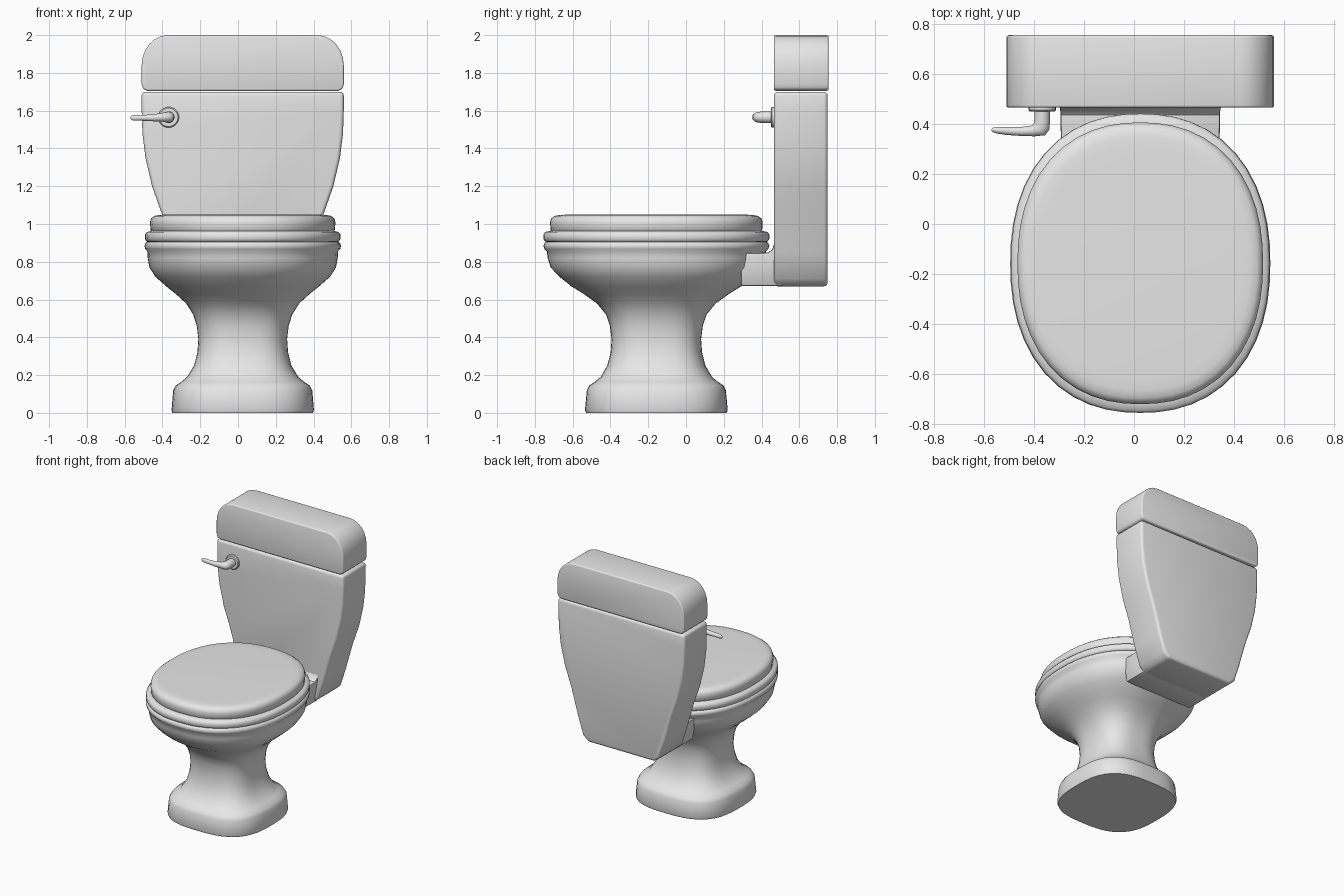
import bpy, bmesh, math
from mathutils import Vector

cube = bpy.data.objects.get("Cube")
if cube:
    bpy.data.objects.remove(cube, do_unlink=True)

CX, CY = 0.025, -0.157   # axis of the bowl and pedestal

ceramic = bpy.data.materials.new("light grey ceramic")
ceramic.use_nodes = True
ceramic.diffuse_color = (0.8, 0.8, 0.8, 1)
ceramic.node_tree.nodes["Principled BSDF"].inputs["Base Color"].default_value = (0.8, 0.8, 0.8, 1)


def finish(name, bm, angle=35):
    bmesh.ops.recalc_face_normals(bm, faces=bm.faces)
    mesh = bpy.data.meshes.new(name)
    bm.to_mesh(mesh)
    bm.free()
    mesh.materials.append(ceramic)
    obj = bpy.data.objects.new(name, mesh)
    bpy.context.collection.objects.link(obj)
    bpy.ops.object.select_all(action='DESELECT')
    obj.select_set(True)
    bpy.context.view_layer.objects.active = obj
    bpy.ops.object.shade_smooth_by_angle(angle=math.radians(angle))
    return obj


def loft(name, rings, angle=35):
    """Skin a closed body through rings of points."""
    bm = bmesh.new()
    loops = [[bm.verts.new(p) for p in ring] for ring in rings]
    n = len(loops[0])
    for a, b in zip(loops, loops[1:]):
        for i in range(n):
            j = (i + 1) % n
            bm.faces.new((a[i], a[j], b[j], b[i]))
    bm.faces.new(loops[0])
    bm.faces.new(loops[-1])
    return finish(name, bm, angle)


def rounded_ring(z, rx, ry, power, count=48):
    """Horizontal superellipse: power 2 is an ellipse, higher is squarer."""
    pts = []
    for i in range(count):
        t = math.tau * i / count
        c, s = math.cos(t), math.sin(t)
        r = (abs(c) ** power + abs(s) ** power) ** (-1 / power)
        pts.append((CX + rx * r * c, CY + ry * r * s, z))
    return pts


def bevel_sharp(bm, width, segments, limit=40):
    edges = [e for e in bm.edges if e.calc_face_angle(0) > math.radians(limit)]
    bmesh.ops.bevel(bm, geom=edges, offset=width, offset_type='OFFSET',
                    segments=segments, profile=0.5, affect='EDGES', clamp_overlap=True)


def slab(name, half_outline, y0, y1, width):
    """Mirrored x-z outline, extruded along y, with softened edges."""
    outline = [(CX + x, z) for x, z in half_outline]
    outline += [(CX - x, z) for x, z in reversed(half_outline)]
    bm = bmesh.new()
    face = bm.faces.new([bm.verts.new((x, y0, z)) for x, z in outline])
    out = bmesh.ops.extrude_face_region(bm, geom=[face])
    moved = [v for v in out["geom"] if isinstance(v, bmesh.types.BMVert)]
    bmesh.ops.translate(bm, verts=moved, vec=(0, y1 - y0, 0))
    bmesh.ops.recalc_face_normals(bm, faces=bm.faces)
    bevel_sharp(bm, width, 3)
    return finish(name, bm)


# Pedestal and bowl: squarish foot flowing into an oval rim
body = [
    (0.0, 0.372, 0.372, 2.9), (0.015, 0.377, 0.378, 2.9), (0.12, 0.368, 0.368, 2.9),
    (0.145, 0.355, 0.355, 2.9), (0.165, 0.325, 0.325, 2.9), (0.19, 0.295, 0.295, 2.9),
    (0.25, 0.258, 0.26, 2.9), (0.32, 0.24, 0.242, 2.9), (0.39, 0.235, 0.237, 2.8),
    (0.46, 0.243, 0.246, 2.7), (0.52, 0.262, 0.266, 2.6), (0.58, 0.30, 0.315, 2.45),
    (0.63, 0.355, 0.385, 2.35), (0.67, 0.405, 0.45, 2.3), (0.72, 0.462, 0.512, 2.25),
    (0.77, 0.494, 0.56, 2.25), (0.82, 0.503, 0.575, 2.25), (0.855, 0.505, 0.58, 2.25),
    (0.868, 0.517, 0.593, 2.25), (0.885, 0.52, 0.598, 2.25), (0.9, 0.515, 0.592, 2.25),
    (0.908, 0.5, 0.578, 2.25)]
loft("pedestal_bowl", [rounded_ring(*r) for r in body], 60)

# Seat ring and closed cover
seat = [(0.9, 0.495, 0.57, 2.25), (0.908, 0.51, 0.59, 2.25), (0.92, 0.517, 0.598, 2.25),
        (0.945, 0.517, 0.598, 2.25), (0.958, 0.507, 0.588, 2.25), (0.964, 0.48, 0.56, 2.25)]
cover = [(0.955, 0.475, 0.55, 2.25), (0.968, 0.488, 0.56, 2.25), (1.01, 0.491, 0.563, 2.25),
         (1.03, 0.485, 0.556, 2.25), (1.043, 0.468, 0.538, 2.25),
         (1.048, 0.44, 0.508, 2.25), (1.05, 0.4, 0.465, 2.25)]
loft("seat", [rounded_ring(*r) for r in seat], 60)
loft("seat_cover", [rounded_ring(*r) for r in cover], 60)

# Tank with tapering sides
slab("tank", [(0.28, 0.67), (0.325, 0.71), (0.37, 0.85), (0.427, 1.05), (0.48, 1.2),
              (0.515, 1.35), (0.531, 1.48), (0.535, 1.6), (0.535, 1.7)], 0.465, 0.75, 0.02)

# Tank lid with large rounded upper corners
lid = [(0.505, 1.705), (0.527, 1.715), (0.535, 1.74), (0.535, 1.84)]
for i in range(1, 7):
    t = math.radians(15 * i)
    lid.append((0.395 + 0.14 * math.cos(t), 1.84 + 0.16 * math.sin(t)))
slab("tank_lid", lid, 0.465, 0.755, 0.01)

# Shelf joining the tank to the bowl, narrower at the bottom
profile = [(0.29, 0.672), (0.52, 0.672), (0.52, 0.9), (0.466, 0.9),
           (0.458, 0.868), (0.435, 0.849), (0.29, 0.845)]
bm = bmesh.new()
sides = []
for side in (-1, 1):
    sides.append([bm.verts.new((CX + side * (0.29 + 0.17 * (z - 0.672)), y, z))
                  for y, z in profile])
    bm.faces.new(sides[-1])
for i in range(len(profile)):
    j = (i + 1) % len(profile)
    bm.faces.new((sides[0][i], sides[0][j], sides[1][j], sides[1][i]))
bmesh.ops.recalc_face_normals(bm, faces=bm.faces)
bevel_sharp(bm, 0.012, 2, 50)
finish("tank_shelf", bm)


# Flush handle: round plate, stem and tapered lever
def tube_ring(centre, axis, ra, rz, count=20):
    side = Vector(axis).cross(Vector((0, 0, 1))).normalized()
    up = Vector((0, 0, 1))
    return [Vector(centre) + side * ra * math.cos(math.tau * i / count)
            + up * rz * math.sin(math.tau * i / count) for i in range(count)]


HX, HZ = -0.367, 1.565
loft("handle_plate", [tube_ring((HX, y, HZ), (0, -1, 0), r, r) for y, r in
                      ((0.475, 0.055), (0.455, 0.055), (0.449, 0.049))])
lever = [tube_ring((HX, y, HZ), (0, -1, 0), 0.031, 0.031) for y in (0.46, 0.41)]
lever.append(tube_ring((HX - 0.003, 0.39, HZ), (-0.4, -1, 0), 0.034, 0.029))
lever.append(tube_ring((HX - 0.012, 0.378, HZ), (-1, -1, 0), 0.033, 0.027))
lever.append(tube_ring((HX - 0.035, 0.372, HZ), (-1, -0.2, 0), 0.022, 0.023))
for x, y, ra, rz in ((-0.45, 0.37, 0.018, 0.018), (-0.51, 0.372, 0.016, 0.015),
                     (-0.55, 0.375, 0.013, 0.015), (-0.563, 0.376, 0.009, 0.012),
                     (-0.57, 0.376, 0.003, 0.005)):
    lever.append(tube_ring((x, y, HZ - 0.003), (-1, 0, 0), ra, rz))
loft("flush_lever", lever, 60)
